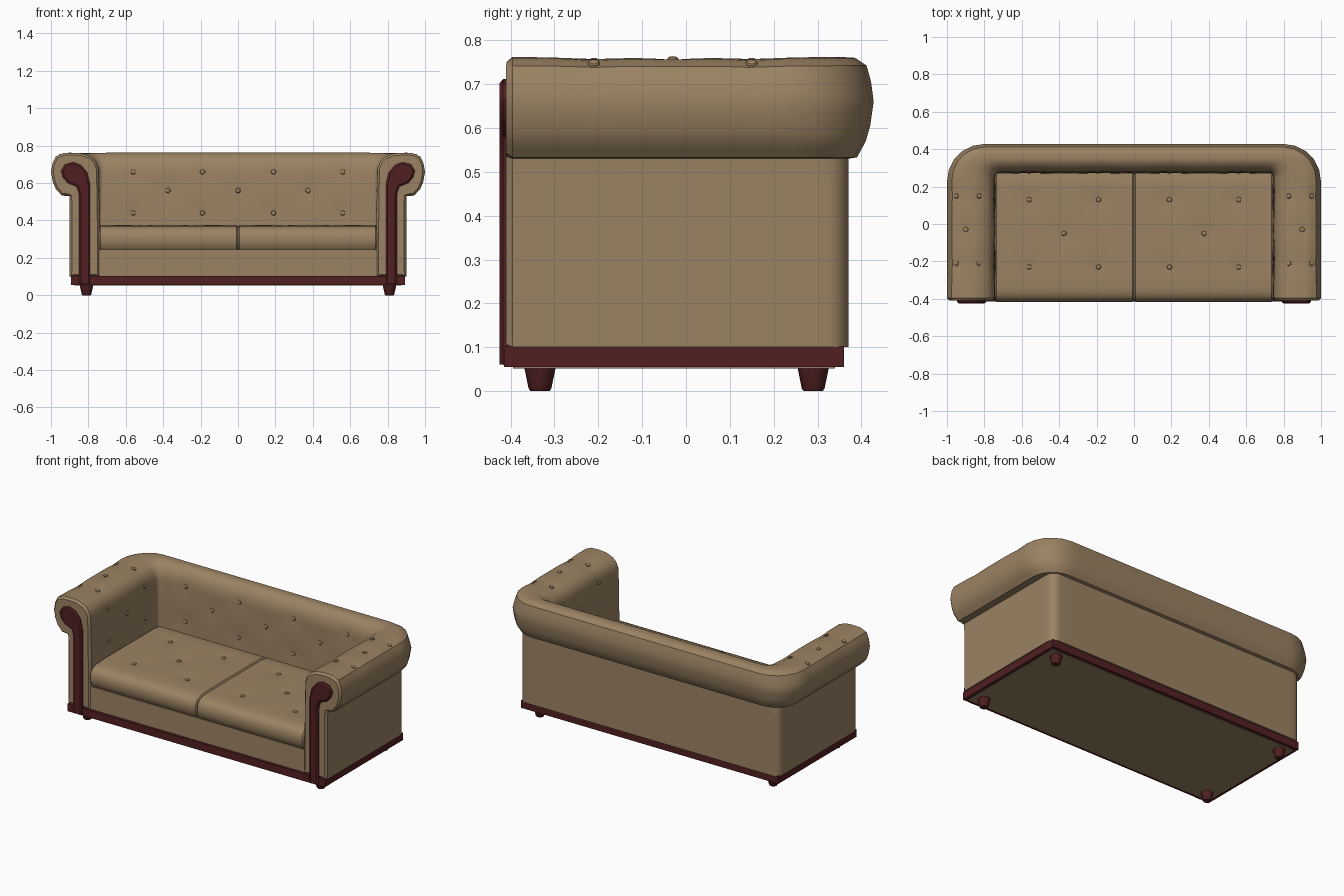
import bpy, bmesh, math
from mathutils import Vector
from mathutils.bvhtree import BVHTree

if "Cube" in bpy.data.objects:
    bpy.data.objects.remove(bpy.data.objects["Cube"])


def material(name, rgb):
    m = bpy.data.materials.new(name)
    m.diffuse_color = (*rgb, 1)
    m.use_nodes = True
    m.node_tree.nodes["Principled BSDF"].inputs["Base Color"].default_value = m.diffuse_color
    return m


TAN = material("tan leather", (0.33, 0.225, 0.125))
MAROON = material("dark red wood", (0.085, 0.014, 0.015))


def finish(bm, name, mat, angle=35):
    bmesh.ops.recalc_face_normals(bm, faces=bm.faces[:])
    me = bpy.data.meshes.new(name)
    bm.to_mesh(me)
    bm.free()
    me.materials.append(mat)
    ob = bpy.data.objects.new(name, me)
    bpy.context.collection.objects.link(ob)
    bpy.ops.object.select_all(action='DESELECT')
    ob.select_set(True)
    bpy.context.view_layer.objects.active = ob
    bpy.ops.object.shade_smooth_by_angle(angle=math.radians(angle))
    return ob


def loft(rings):
    """Skin closed rings of points and cap both ends."""
    bm = bmesh.new()
    vs = [[bm.verts.new(p) for p in r] for r in rings]
    n = len(vs[0])
    for a, b in zip(vs, vs[1:]):
        for j in range(n):
            k = (j + 1) % n
            bm.faces.new((a[j], a[k], b[k], b[j]))
    bm.faces.new(vs[0])
    bm.faces.new(vs[-1])
    bmesh.ops.recalc_face_normals(bm, faces=bm.faces[:])
    bm.normal_update()
    return bm


def densify(pts, step):
    out = []
    for a, b in zip(pts, pts[1:] + pts[:1]):
        n = max(1, math.ceil((Vector(b) - Vector(a)).length / step))
        out += [tuple(Vector(a).lerp(Vector(b), i / n)) for i in range(n)]
    return out


def shrink(pts, d):
    """Move a closed 2D outline inward by d."""
    n = len(pts)
    area = sum(pts[i - 1][0] * pts[i][1] - pts[i][0] * pts[i - 1][1] for i in range(n))
    s = d if area > 0 else -d
    out = []
    for i, p in enumerate(pts):
        t = (Vector(pts[(i + 1) % n]) - Vector(pts[i - 1])).normalized()
        out.append((p[0] - t.y * s, p[1] + t.x * s))
    return out


def tuft(bm, name, spots, depth=0.009):
    """Press dimples into the upholstery and set a button in each."""
    tree = BVHTree.FromBMesh(bm)
    hits = [tree.find_nearest(Vector(s))[:2] for s in spots]
    moves = []
    for v in bm.verts:
        d = sum(depth * math.exp(-(v.co - p).length / 0.045)
                for p, n in hits if v.normal.dot(n) > 0.3)
        moves.append(v.normal * -d)
    for v, m in zip(bm.verts, moves):
        v.co += m
    bb = bmesh.new()
    for p, n in hits:
        made = bmesh.ops.create_uvsphere(bb, u_segments=10, v_segments=6, radius=0.014)['verts']
        q = n.to_track_quat('Z', 'Y')
        for v in made:
            v.co = q @ Vector((v.co.x, v.co.y, v.co.z * 0.55)) + p - n * depth * 0.6
    finish(bb, name, TAN)


def box(name, x, y0, y1, z0, z1, mat):
    bm = bmesh.new()
    bmesh.ops.create_cube(bm, size=1)
    for v in bm.verts:
        v.co = (v.co.x * 2 * x, (y0 + y1) / 2 + v.co.y * (y1 - y0), (z0 + z1) / 2 + v.co.z * (z1 - z0))
    return finish(bm, name, mat)


# Rolled arms and back: (arm x, back y, z, corner radius), swept around a U
section = [(0.74, 0.27, 0.10, 0.01), (0.74, 0.27, 0.36, 0.01), (0.742, 0.272, 0.55, 0.02),
           (0.746, 0.277, 0.68, 0.03), (0.76, 0.288, 0.715, 0.04), (0.785, 0.305, 0.74, 0.06),
           (0.83, 0.33, 0.758, 0.08), (0.88, 0.35, 0.762, 0.11), (0.935, 0.385, 0.76, 0.15),
           (0.975, 0.412, 0.742, 0.18), (0.992, 0.422, 0.705, 0.2), (1.0, 0.428, 0.66, 0.2),
           (0.99, 0.42, 0.605, 0.19), (0.975, 0.41, 0.57, 0.17), (0.942, 0.39, 0.533, 0.14),
           (0.902, 0.37, 0.53, 0.06), (0.90, 0.37, 0.50, 0.05), (0.90, 0.37, 0.10, 0.05)]
section = densify(section, 0.035)
FRONT = -0.41
inset = shrink([(s[0], s[2]) for s in section], 0.012)
half = [[(x, FRONT, z) for x, z in inset]]
for i in range(20):
    half.append([(o, FRONT + 0.014 + (b - r - FRONT - 0.014) * i / 20, z) for o, b, z, r in section])
for i in range(6):
    a = math.pi / 2 * i / 5
    half.append([(o - r + r * math.cos(a), b - r + r * math.sin(a), z) for o, b, z, r in section])
for i in range(1, 21):
    half.append([((o - r) * (1 - i / 20), b, z) for o, b, z, r in section])
rings = half + [[(-x, y, z) for x, y, z in r] for r in half[-2::-1]]
shell = loft(rings)
spots = [(x, 0.275, z) for z in (0.44, 0.66) for x in (-0.56, -0.19, 0.19, 0.56)]
spots += [(x, 0.275, 0.56) for x in (-0.375, 0, 0.375)]
for s in (-1, 1):
    for y in (0.15, -0.21):
        spots += [(s * 0.74, y, 0.46), (s * 0.74, y, 0.66), (s * 0.82, y, 0.77), (s * 0.96, y, 0.77)]
    spots += [(s * 0.74, -0.03, 0.56), (s * 0.90, -0.03, 0.77)]
tuft(shell, "back_and_arm_buttons", spots)
finish(shell, "rolled_back_and_arms", TAN)

# Seat base and cushions
box("seat_base", 0.75, -0.40, 0.28, 0.10, 0.245, TAN)
cushion = densify([(0.272, 0.24), (-0.39, 0.24), (-0.408, 0.262), (-0.416, 0.30), (-0.410, 0.335),
                   (-0.392, 0.358), (-0.36, 0.37), (-0.28, 0.375), (0.22, 0.375), (0.272, 0.368)], 0.03)
small = shrink(cushion, 0.008)
for s, side in ((-1, "left"), (1, "right")):
    rings = [[(s * 0.001, y, z) for y, z in small]]
    rings += [[(s * (0.008 + 0.726 * i / 24), y, z) for y, z in cushion] for i in range(25)]
    rings += [[(s * 0.742, y, z) for y, z in small]]
    bm = loft(rings)
    spots = [(s * x, y, 0.38) for x in (0.19, 0.56) for y in (0.13, -0.23)] + [(s * 0.375, -0.05, 0.38)]
    tuft(bm, side + "_seat_buttons", spots)
    finish(bm, side + "_seat_cushion", TAN)

# Scroll-topped wooden facings on the arm fronts
scroll = [(0.79, 0.06), (0.85, 0.06), (0.85, 0.54), (0.862, 0.58), (0.91, 0.60), (0.936, 0.63),
          (0.946, 0.665), (0.925, 0.70), (0.88, 0.712), (0.84, 0.697), (0.805, 0.655), (0.79, 0.59)]
for s, side in ((-1, "left"), (1, "right")):
    rings = [[(s * x, y, z) for x, z in shrink(scroll, d)] for y, d in ((-0.40, 0), (-0.417, 0), (-0.425, 0.01))]
    finish(loft(rings), side + "_arm_facing", MAROON)

# Wooden plinth, upholstered underside and feet
box("plinth", 0.893, -0.415, 0.36, 0.055, 0.102, MAROON)
box("underside", 0.873, -0.395, 0.34, 0.052, 0.06, TAN)
for x in (-0.81, 0.81):
    for y in (-0.333, 0.29):
        rings = [[(x + r * math.cos(k * math.pi / 4), y + r * math.sin(k * math.pi / 4), z) for k in range(8)]
                 for r, z in ((0.022, 0), (0.026, 0.006), (0.036, 0.055))]
        finish(loft(rings), "foot", MAROON, 50)
